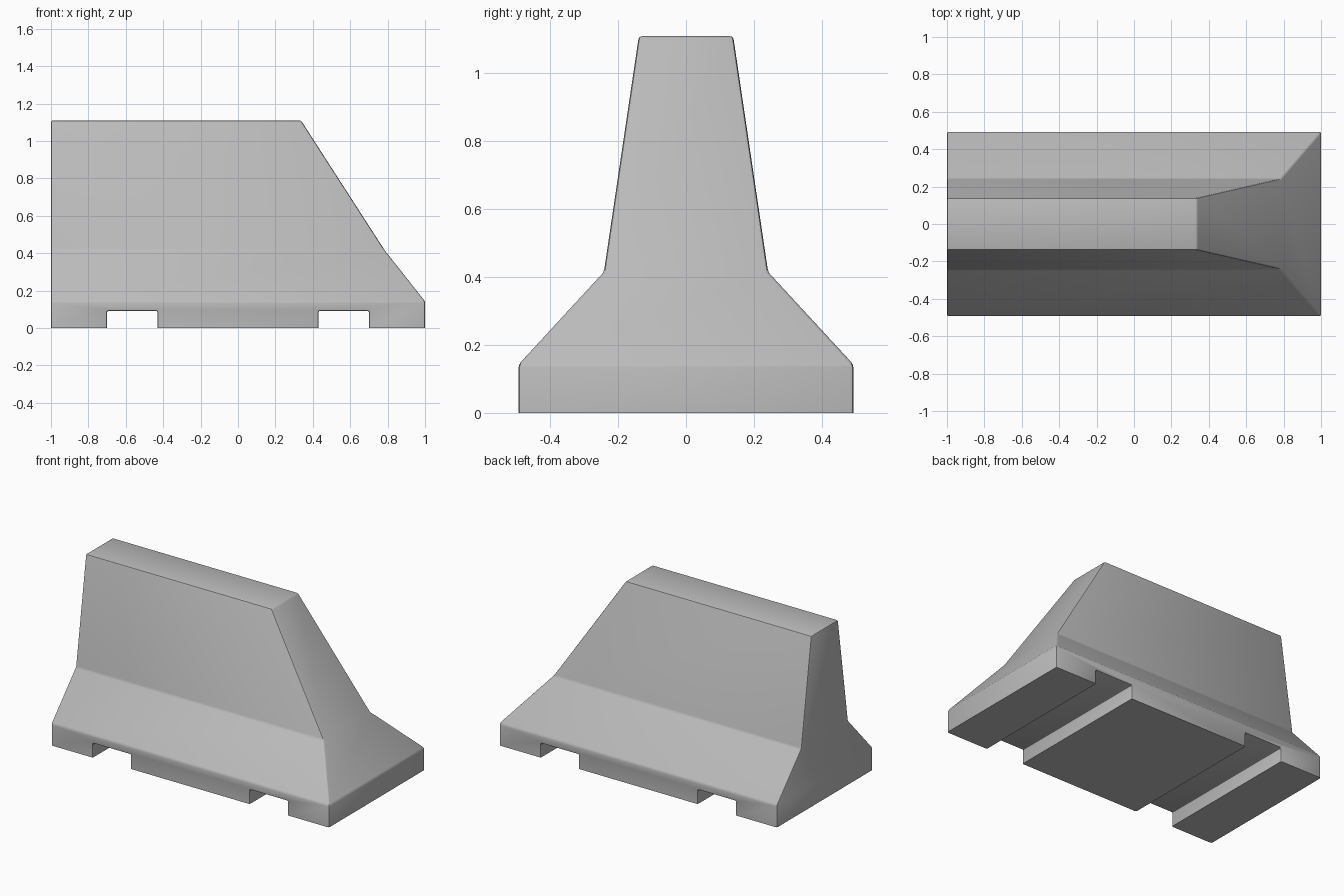
import bpy
import bmesh

default = bpy.data.objects.get("Cube")
if default:
    bpy.data.objects.remove(default, do_unlink=True)

# Material
concrete = bpy.data.materials.new("concrete grey")
concrete.use_nodes = True
grey = (0.5, 0.5, 0.5, 1)
concrete.diffuse_color = grey
concrete.node_tree.nodes["Principled BSDF"].inputs["Base Color"].default_value = grey


def make_object(name, bm):
    mesh = bpy.data.meshes.new(name)
    bmesh.ops.recalc_face_normals(bm, faces=bm.faces)
    bm.to_mesh(mesh)
    bm.free()
    obj = bpy.data.objects.new(name, mesh)
    bpy.context.collection.objects.link(obj)
    return obj


def box_cutter(name, x0, x1, z0, z1):
    bm = bmesh.new()
    bmesh.ops.create_cube(bm, size=1)
    for v in bm.verts:
        v.co = (x1 if v.co.x > 0 else x0, v.co.y * 3, z1 if v.co.z > 0 else z0)
    obj = make_object(name, bm)
    obj.hide_render = True
    return obj


# Barrier body: stacked rectangles (height, half width, sloped end x)
levels = [(-0.15, 0.493, 1.0), (0.143, 0.493, 1.0),
          (0.415, 0.242, 0.785), (1.11, 0.139, 0.337)]
bm = bmesh.new()
rings = []
for z, w, x in levels:
    corners = [(-1, -w), (x, -w), (x, w), (-1, w)]
    rings.append([bm.verts.new((cx, cy, z)) for cx, cy in corners])
for low, high in zip(rings, rings[1:]):
    for i in range(4):
        j = (i + 1) % 4
        bm.faces.new((low[i], low[j], high[j], high[i]))
bm.faces.new(rings[0])
bm.faces.new(rings[-1])
barrier = make_object("concrete_barrier", bm)
barrier.data.materials.append(concrete)

# Forklift slots through the base, softened edges, then a flat underside
cutters = [box_cutter("left_slot_cutter", 0.43, 0.70, -0.4, 0.092),
           box_cutter("right_slot_cutter", -0.70, -0.43, -0.4, 0.092),
           box_cutter("floor_cutter", -2, 2, -1, 0)]


def cut(cutter):
    mod = barrier.modifiers.new(cutter.name, 'BOOLEAN')
    mod.operation = 'DIFFERENCE'
    mod.solver = 'EXACT'
    mod.object = cutter


cut(cutters[0])
cut(cutters[1])
bevel = barrier.modifiers.new("soft_edges", 'BEVEL')
bevel.width = 0.009
bevel.segments = 2
bevel.limit_method = 'ANGLE'
bevel.angle_limit = 0.5
cut(cutters[2])

for obj in bpy.context.selected_objects:
    obj.select_set(False)
bpy.context.view_layer.objects.active = barrier
barrier.select_set(True)
for name in [m.name for m in barrier.modifiers]:
    bpy.ops.object.modifier_apply(modifier=name)
for cutter in cutters:
    bpy.data.objects.remove(cutter, do_unlink=True)
bpy.ops.object.shade_smooth_by_angle(angle=0.52)
